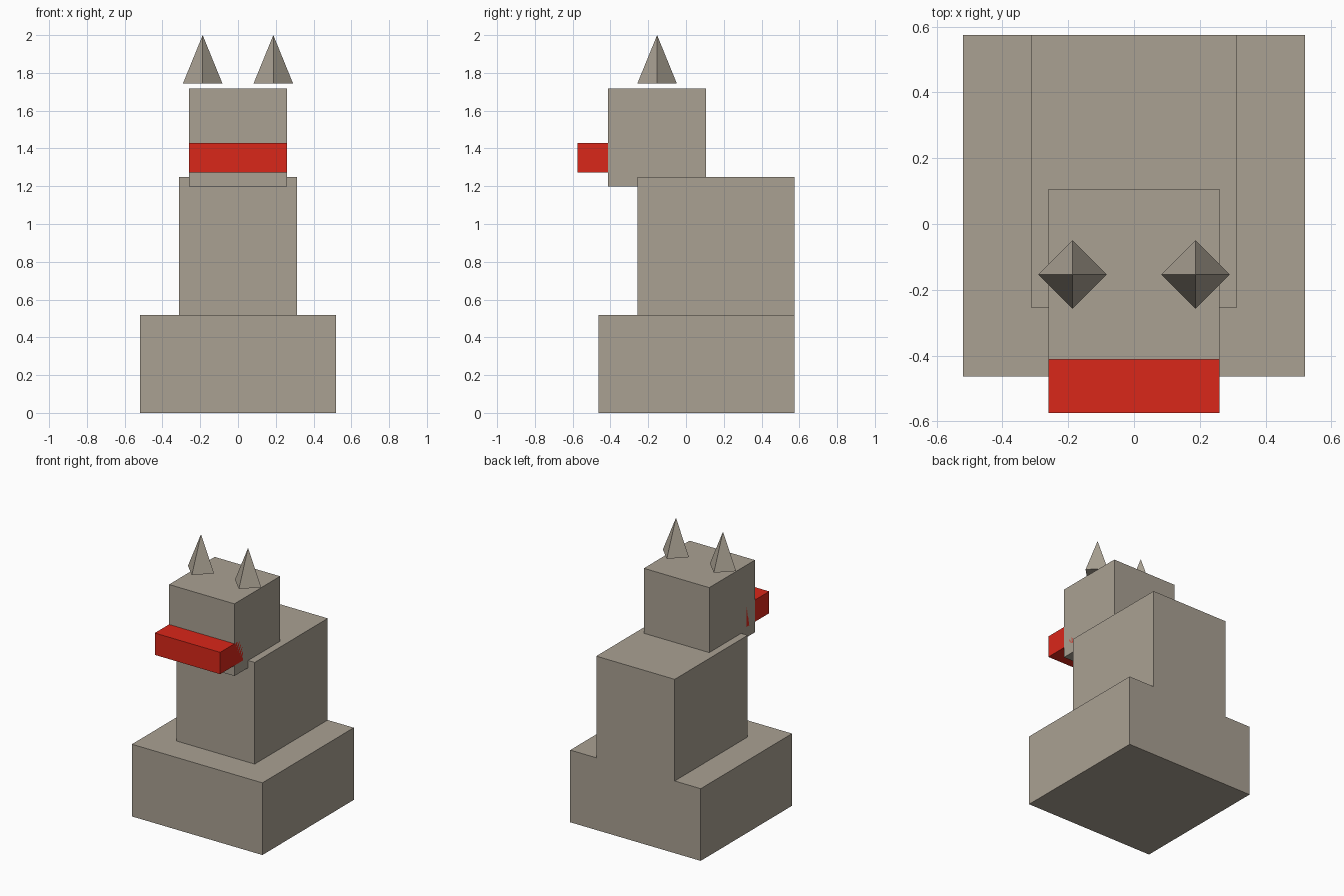
import bpy

cube = bpy.data.objects.get("Cube")
if cube:
    bpy.data.objects.remove(cube, do_unlink=True)


def make_material(name, color):
    mat = bpy.data.materials.new(name)
    mat.use_nodes = True
    mat.diffuse_color = color
    mat.node_tree.nodes["Principled BSDF"].inputs["Base Color"].default_value = color
    return mat


stone = make_material("warm_grey", (0.40, 0.355, 0.29, 1))
red = make_material("red", (0.70, 0.02, 0.01, 1))


def finish(name, mat):
    obj = bpy.context.object
    obj.name = obj.data.name = name
    obj.data.materials.append(mat)
    return obj


def box(name, half_width, y_range, z_range, mat):
    """Box centred on x, spanning the given y and z ranges."""
    (y0, y1), (z0, z1) = y_range, z_range
    bpy.ops.mesh.primitive_cube_add(size=1, location=(0, (y0 + y1) / 2, (z0 + z1) / 2))
    obj = finish(name, mat)
    obj.scale = (2 * half_width, y1 - y0, z1 - z0)
    bpy.ops.object.transform_apply(location=False, rotation=False, scale=True)


# Stacked blocks, flush at the back
box("base", 0.519, (-0.464, 0.574), (0, 0.519), stone)
box("body", 0.312, (-0.256, 0.574), (0.519, 1.25), stone)
box("head", 0.26, (-0.412, 0.107), (1.198, 1.717), stone)

# Mouth, as wide as the head and set into it
box("mouth", 0.26, (-0.574, -0.315), (1.273, 1.43), red)

# Pointed ears hovering over the head, corners on the axes
ear_bottom, ear_top = 1.745, 2.0
for side, x in (("right", -0.187), ("left", 0.187)):
    bpy.ops.mesh.primitive_cone_add(
        vertices=4, radius1=0.104, radius2=0, depth=ear_top - ear_bottom,
        location=(x, -0.153, (ear_bottom + ear_top) / 2))
    finish(side + "_ear", stone)
